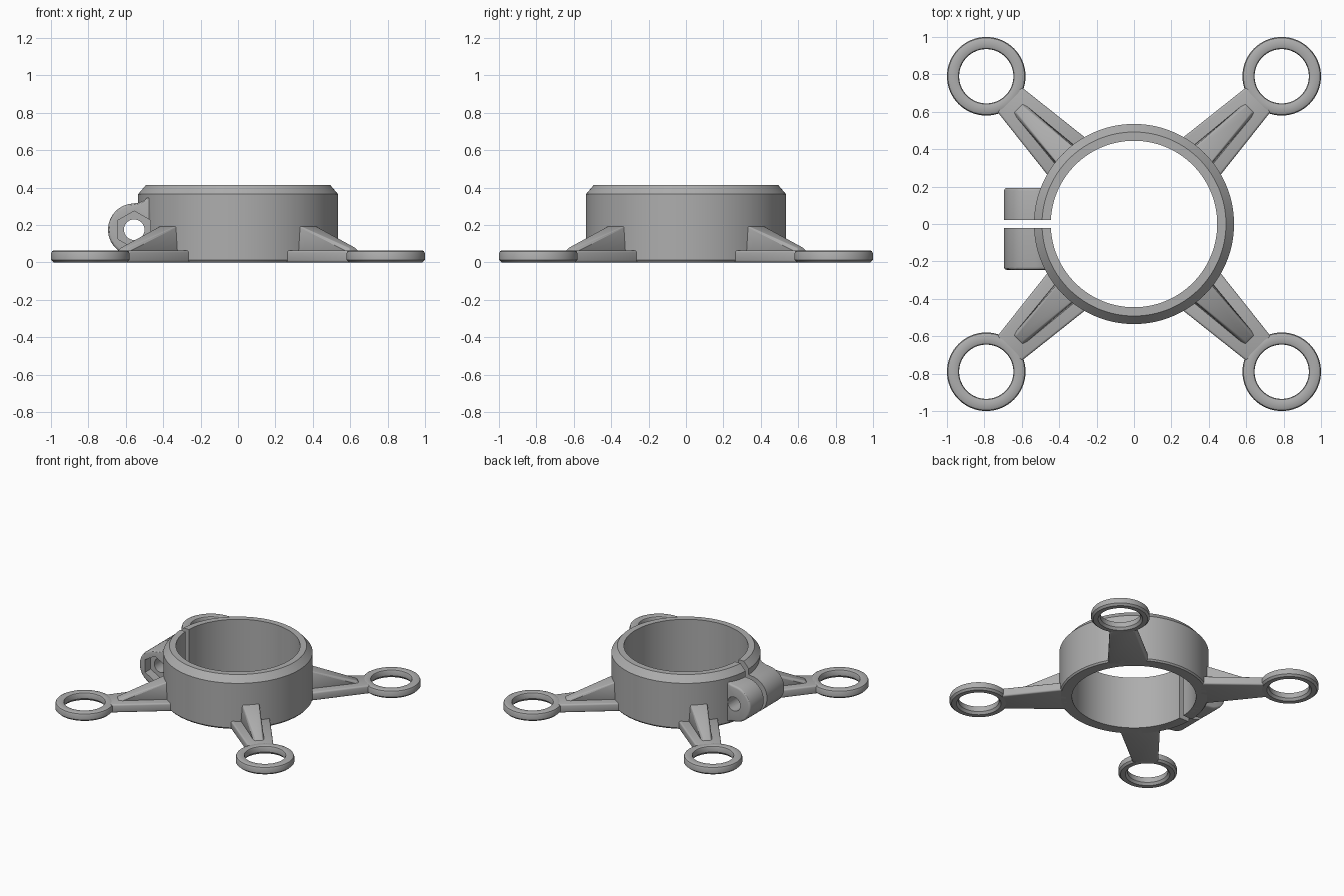
import bpy, bmesh, math
from mathutils import Matrix, Vector

cube = bpy.data.objects.get("Cube")
if cube:
    bpy.data.objects.remove(cube, do_unlink=True)

grey = bpy.data.materials.new("plain grey")
grey.use_nodes = True
GREY = (0.42, 0.42, 0.42, 1)
grey.diffuse_color = GREY
grey.node_tree.nodes["Principled BSDF"].inputs["Base Color"].default_value = GREY


def make(name, bm, matrix=Matrix()):
    bmesh.ops.recalc_face_normals(bm, faces=bm.faces)
    mesh = bpy.data.meshes.new(name)
    bm.to_mesh(mesh)
    bm.free()
    mesh.transform(matrix)
    mesh.materials.append(grey)
    ob = bpy.data.objects.new(name, mesh)
    bpy.context.collection.objects.link(ob)
    return ob


def lathe(name, profile, steps, matrix=Matrix()):
    """Spin a closed (radius, height) profile about z."""
    bm = bmesh.new()
    loops = []
    for i in range(steps):
        a = math.tau * i / steps
        loops.append([bm.verts.new((r * math.cos(a), r * math.sin(a), z)) for r, z in profile])
    n = len(profile)
    for i in range(steps):
        a, b = loops[i], loops[(i + 1) % steps]
        for j in range(n):
            k = (j + 1) % n
            bm.faces.new((a[j], b[j], b[k], a[k]))
    return make(name, bm, matrix)


def prism(name, points, low, high, matrix=Matrix()):
    """Extrude a flat outline from low to high along z."""
    bm = bmesh.new()
    face = bm.faces.new([bm.verts.new((x, y, low)) for x, y in points])
    up = bmesh.ops.extrude_face_region(bm, geom=[face])["geom"]
    for v in up:
        if isinstance(v, bmesh.types.BMVert):
            v.co.z = high
    return make(name, bm, matrix)


def circle(radius, steps, cx=0, cy=0, turn=0.0):
    return [(cx + radius * math.cos(turn + math.tau * i / steps),
             cy + radius * math.sin(turn + math.tau * i / steps)) for i in range(steps)]


def apply(ob, kind, **settings):
    mod = ob.modifiers.new(kind.title(), kind)
    for key, value in settings.items():
        setattr(mod, key, value)
    select(ob)
    bpy.ops.object.modifier_apply(modifier=mod.name)


def select(ob):
    bpy.ops.object.select_all(action="DESELECT")
    ob.select_set(True)
    bpy.context.view_layer.objects.active = ob


def bevel(ob, width, angle=50):
    apply(ob, "BEVEL", width=width, segments=3, limit_method="ANGLE", angle_limit=math.radians(angle))


def cut(ob, cutter):
    apply(ob, "BOOLEAN", operation="DIFFERENCE", solver="EXACT", object=cutter)


parts = []
BORE = 0.445

# Clamp collar with chamfered rim
collar = lathe("clamp_collar", [(BORE, 0), (0.525, 0), (0.535, 0.012), (0.535, 0.365),
                                (0.492, 0.415), (BORE, 0.415)], 128)
parts.append(collar)

# Clamp lug: round boss blended into the collar by concave fillets
LX, LZ, LR = -0.555, 0.175, 0.14
outline = [(-0.41, 0.0), (-0.47, 0.0), (-0.50, 0.018), (-0.53, 0.03)]
outline += [(LX + LR * math.cos(a), LZ + LR * math.sin(a))
            for a in [math.radians(265 - i * 170 / 24) for i in range(25)]]
outline += [(-0.53, 0.32), (-0.50, 0.332), (-0.47, 0.36), (-0.41, 0.36)]
along_y = Matrix(((1, 0, 0, 0), (0, 0, 1, 0), (0, 1, 0, 0), (0, 0, 0, 1)))
lug = prism("clamp_lug", outline, -0.245, 0.193, along_y)
bevel(lug, 0.015, 60)
parts.append(lug)

# Cutters for the bore, split, bolt hole and nut pocket
bore = prism("bore_cutter", circle(BORE + 0.003, 128), -0.1, 0.6)
slot = prism("slot_cutter", [(-0.9, -0.021), (-0.3, -0.021), (-0.3, 0.021), (-0.9, 0.021)], -0.1, 0.6)
bolt = prism("bolt_cutter", circle(0.055, 40, LX, LZ), -0.4, 0.4, along_y)
nut = prism("nut_cutter", circle(0.1, 6, LX, LZ, math.pi / 2), -0.4, -0.175, along_y)
cutters = [bore, slot, bolt, nut]
for c in cutters:
    c.hide_render = True
    c.data.update()
    bm = bmesh.new()
    bm.from_mesh(c.data)
    bmesh.ops.recalc_face_normals(bm, faces=bm.faces)
    bm.to_mesh(c.data)
    bm.free()
bm = bmesh.new()
bm.from_mesh(lug.data)
bmesh.ops.recalc_face_normals(bm, faces=bm.faces)
bm.to_mesh(lug.data)
bm.free()
for c in cutters:
    cut(lug, c)
for c in (slot, bolt, nut):
    cut(collar, c)
for c in cutters:
    bpy.data.objects.remove(c, do_unlink=True)

# Four legs: tapered plate, sloping rib and ring foot
THICK = 0.065
FOOT = [(0.16, 0), (0.195, 0), (0.21, 0.014), (0.21, 0.047), (0.205, 0.059), (0.193, THICK),
        (0.157, THICK), (0.149, 0.061), (0.145, 0.052), (0.145, 0.018)]
NAMES = ["back_left", "back_right", "front_right", "front_left"]
for i, side in enumerate(NAMES):
    turn = Matrix.Rotation(math.radians(45 + 90 * i), 4, "Z")

    plate = prism("leg_plate_" + side, [(0.475, -0.146), (0.945, -0.092),
                                        (0.945, 0.092), (0.475, 0.146)], 0, THICK, turn)
    bevel(plate, 0.012)

    # Rib slopes down from the collar, with slightly drafted sides
    bm = bmesh.new()
    for r, half, top in ((0.47, 0.066, 0.215), (0.865, 0.026, 0.078)):
        for s in (-1, 1):
            bm.verts.new((r, s * half, top))
            bm.verts.new((r + (0.02 if r > 0.5 else 0), s * (half + 0.012), 0.05))
    bmesh.ops.convex_hull(bm, input=bm.verts)
    bmesh.ops.dissolve_limit(bm, angle_limit=0.02, verts=bm.verts, edges=bm.edges)
    rib = make("leg_rib_" + side, bm, turn)
    bevel(rib, 0.006, 40)

    foot = lathe("ring_foot_" + side, FOOT, 64, turn @ Matrix.Translation(Vector((1.117, 0, 0))))
    parts += [plate, rib, foot]

for ob in parts:
    select(ob)
    bpy.ops.object.shade_smooth_by_angle(angle=math.radians(30))
